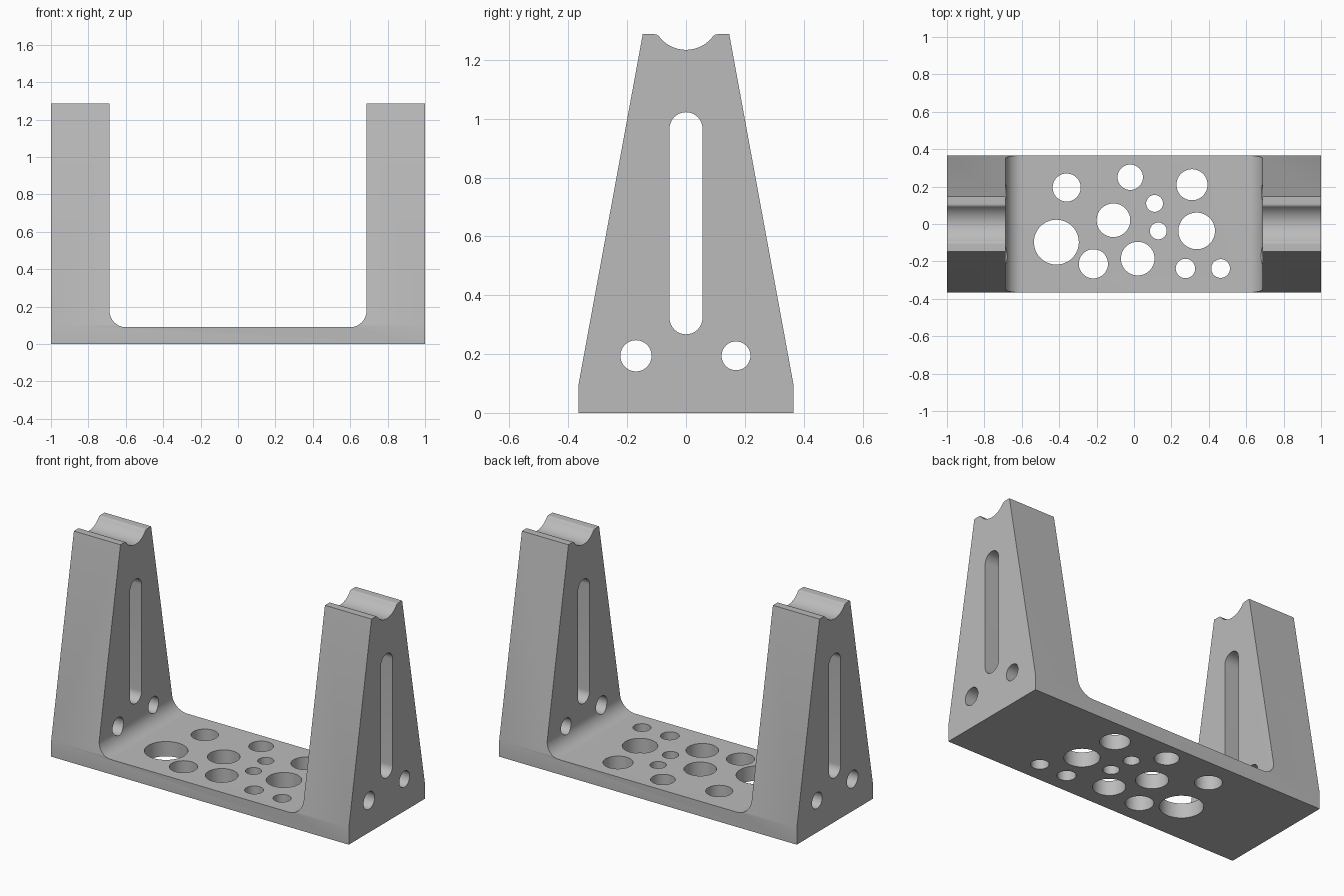
import bpy, bmesh
from math import sin, cos, pi, asin, sqrt

if "Cube" in bpy.data.objects:
    bpy.data.objects.remove(bpy.data.objects["Cube"], do_unlink=True)

grey = bpy.data.materials.new("plain grey")
grey.use_nodes = True
grey.diffuse_color = (0.5, 0.5, 0.5, 1)
grey.node_tree.nodes["Principled BSDF"].inputs["Base Color"].default_value = (0.5, 0.5, 0.5, 1)


def arc(cx, cy, r, start, end, steps):
    """Points along a circular arc."""
    angles = [start + (end - start) * i / steps for i in range(steps + 1)]
    return [(cx + r * cos(a), cy + r * sin(a)) for a in angles]


def circle(cx, cy, r, steps=48):
    return arc(cx, cy, r, 0, 2 * pi, steps)[:-1]


def prism(bm, outline, axis, low, high):
    """Extrude a closed outline along the given axis."""
    place = {"x": lambda a, b, d: (d, a, b),
             "y": lambda a, b, d: (a, d, b),
             "z": lambda a, b, d: (a, b, d)}[axis]
    face = bm.faces.new([bm.verts.new(place(a, b, low)) for a, b in outline])
    side = bmesh.ops.extrude_face_region(bm, geom=[face])
    verts = [v for v in side["geom"] if isinstance(v, bmesh.types.BMVert)]
    bmesh.ops.translate(bm, verts=verts, vec=place(0, 0, high - low))


def make_object(name, bm):
    bmesh.ops.recalc_face_normals(bm, faces=bm.faces)
    mesh = bpy.data.meshes.new(name)
    bm.to_mesh(mesh)
    bm.free()
    obj = bpy.data.objects.new(name, mesh)
    bpy.context.collection.objects.link(obj)
    return obj


def cut(target, cutter):
    """Subtract the cutter, then discard it."""
    cutter.hide_render = True
    mod = target.modifiers.new("cut", "BOOLEAN")
    mod.operation = "DIFFERENCE"
    mod.solver = "EXACT"
    mod.object = cutter
    bpy.context.view_layer.update()
    result = target.evaluated_get(bpy.context.evaluated_depsgraph_get())
    mesh = bpy.data.meshes.new_from_object(result)
    target.modifiers.clear()
    target.data = mesh
    bpy.data.objects.remove(cutter, do_unlink=True)


# Tapered body with a rounded saddle groove along the top
top, saddle_r, lip_r = 1.287, 0.115, 0.02
saddle_z = 1.234 + saddle_r
lip_z = top - lip_r
lip_y = sqrt((saddle_r + lip_r) ** 2 - (saddle_z - lip_z) ** 2)
meet = asin((saddle_z - lip_z) / (saddle_r + lip_r))
right_half = [(0.365, 0), (0.365, 0.098), (0.147, top)]
right_half += arc(lip_y, lip_z, lip_r, pi / 2, pi - meet, 6)
right_half += arc(0, saddle_z, saddle_r, -meet, -pi / 2, 12)[1:]
outline = right_half + [(-y, z) for y, z in reversed(right_half[:-1])]
bm = bmesh.new()
prism(bm, outline, "x", -1, 1)
stand = make_object("cradle_stand", bm)

# Open gap between the two uprights, with filleted floor corners
gap, floor, fillet = 0.687, 0.09, 0.088
outline = [(gap, 1.6), (-gap, 1.6)]
outline += arc(-gap + fillet, floor + fillet, fillet, pi, 1.5 * pi, 12)
outline += arc(gap - fillet, floor + fillet, fillet, 1.5 * pi, 2 * pi, 12)
bm = bmesh.new()
prism(bm, outline, "y", -0.6, 0.6)
cut(stand, make_object("gap_cutter", bm))

# Long slots and round holes through the uprights
bm = bmesh.new()
slot_r = 0.056
slot = arc(0, 1.022 - slot_r, slot_r, 0, pi, 20) + arc(0, 0.267 + slot_r, slot_r, pi, 2 * pi, 20)
prism(bm, slot, "x", -1.2, 1.2)
for y, r in ((-0.17, 0.053), (0.17, 0.049)):
    prism(bm, circle(y, 0.194, r), "x", -1.2, 1.2)

# Scattered round holes through the base plate
plate_holes = [
    (-0.36, 0.195, 0.075), (-0.02, 0.25, 0.068), (0.31, 0.21, 0.083),
    (0.11, 0.11, 0.045), (-0.11, 0.02, 0.09), (-0.415, -0.097, 0.12),
    (0.13, -0.037, 0.045), (0.335, -0.037, 0.098), (-0.217, -0.213, 0.078),
    (0.02, -0.185, 0.09), (0.275, -0.238, 0.052), (0.463, -0.238, 0.05),
]
for x, y, r in plate_holes:
    prism(bm, circle(x, y, r), "z", -0.1, 0.12)
cut(stand, make_object("hole_cutter", bm))

# Colour and shading
stand.data.materials.clear()
stand.data.materials.append(grey)
bpy.ops.object.select_all(action="DESELECT")
stand.select_set(True)
bpy.context.view_layer.objects.active = stand
bpy.ops.object.shade_smooth_by_angle(angle=pi / 6)
